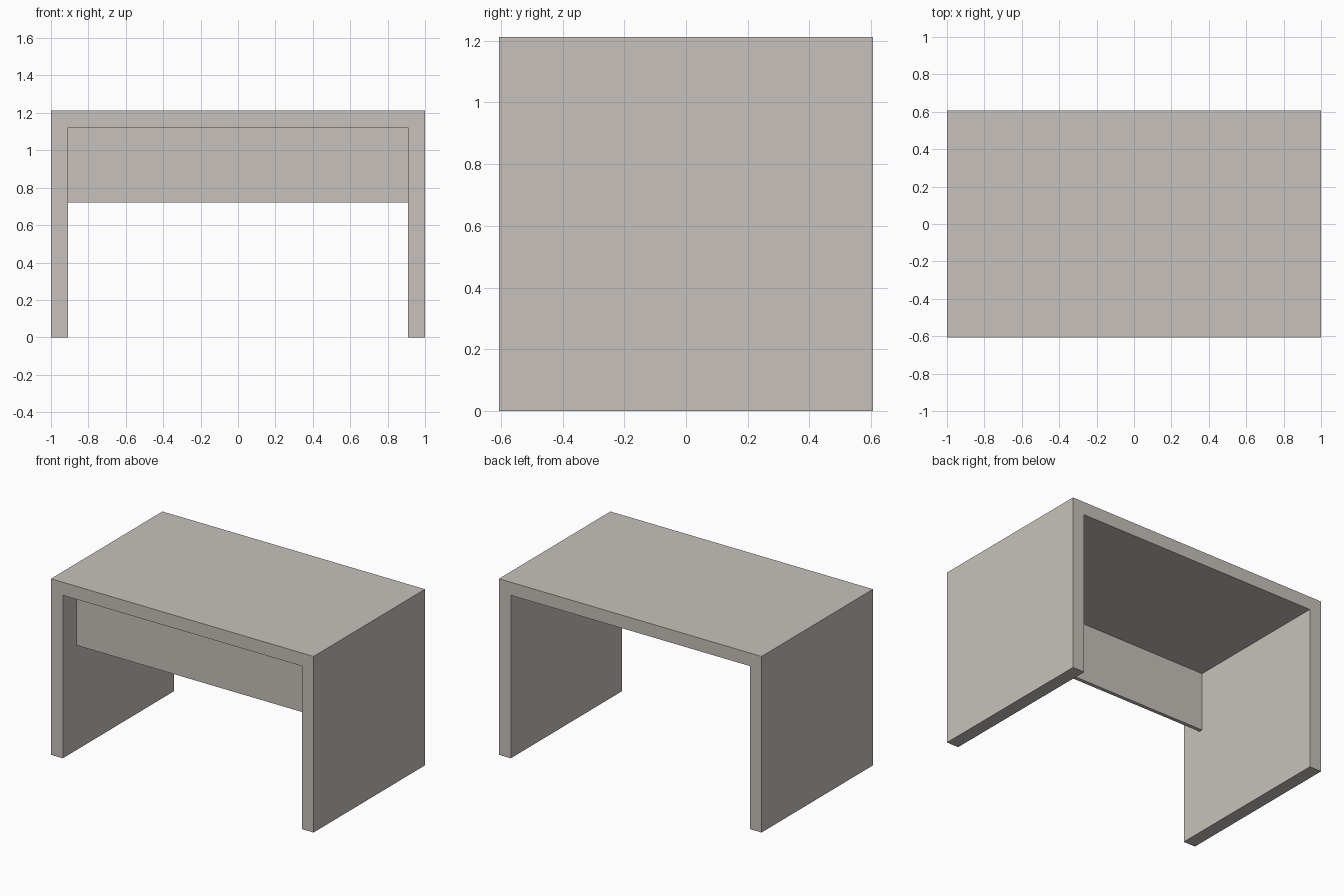
import bpy
import bmesh

if "Cube" in bpy.data.objects:
    bpy.data.objects.remove(bpy.data.objects["Cube"])

W, D, H, T = 1.0, 0.606, 1.212, 0.09   # half width, half depth, height, board thickness

mat = bpy.data.materials.new("warm grey")
mat.diffuse_color = (0.57, 0.535, 0.495, 1)
mat.use_nodes = True
mat.node_tree.nodes["Principled BSDF"].inputs["Base Color"].default_value = mat.diffuse_color


def extrude_profile(name, points, y0, y1):
    """Extrude an x/z outline from y0 to y1."""
    bm = bmesh.new()
    face = bm.faces.new([bm.verts.new((x, y0, z)) for x, z in points])
    ext = bmesh.ops.extrude_face_region(bm, geom=[face])
    moved = [v for v in ext["geom"] if isinstance(v, bmesh.types.BMVert)]
    bmesh.ops.translate(bm, verts=moved, vec=(0, y1 - y0, 0))
    bmesh.ops.recalc_face_normals(bm, faces=bm.faces)
    mesh = bpy.data.meshes.new(name)
    bm.to_mesh(mesh)
    bm.free()
    mesh.materials.append(mat)
    obj = bpy.data.objects.new(name, mesh)
    bpy.context.collection.objects.link(obj)
    return obj


# Desk top and both side panels as one continuous arch
right = [(W, H), (W, 0), (W - T, 0), (W - T, H - T)]
left = [(-x, z) for x, z in reversed(right)]
extrude_profile("desk_frame", right + left, -D, D)

# Modesty panel set back from the front edge
i, top, bottom = W - T, H - T, 0.72
extrude_profile("modesty_panel", [(-i, bottom), (i, bottom), (i, top), (-i, top)], -0.455, -0.43)
